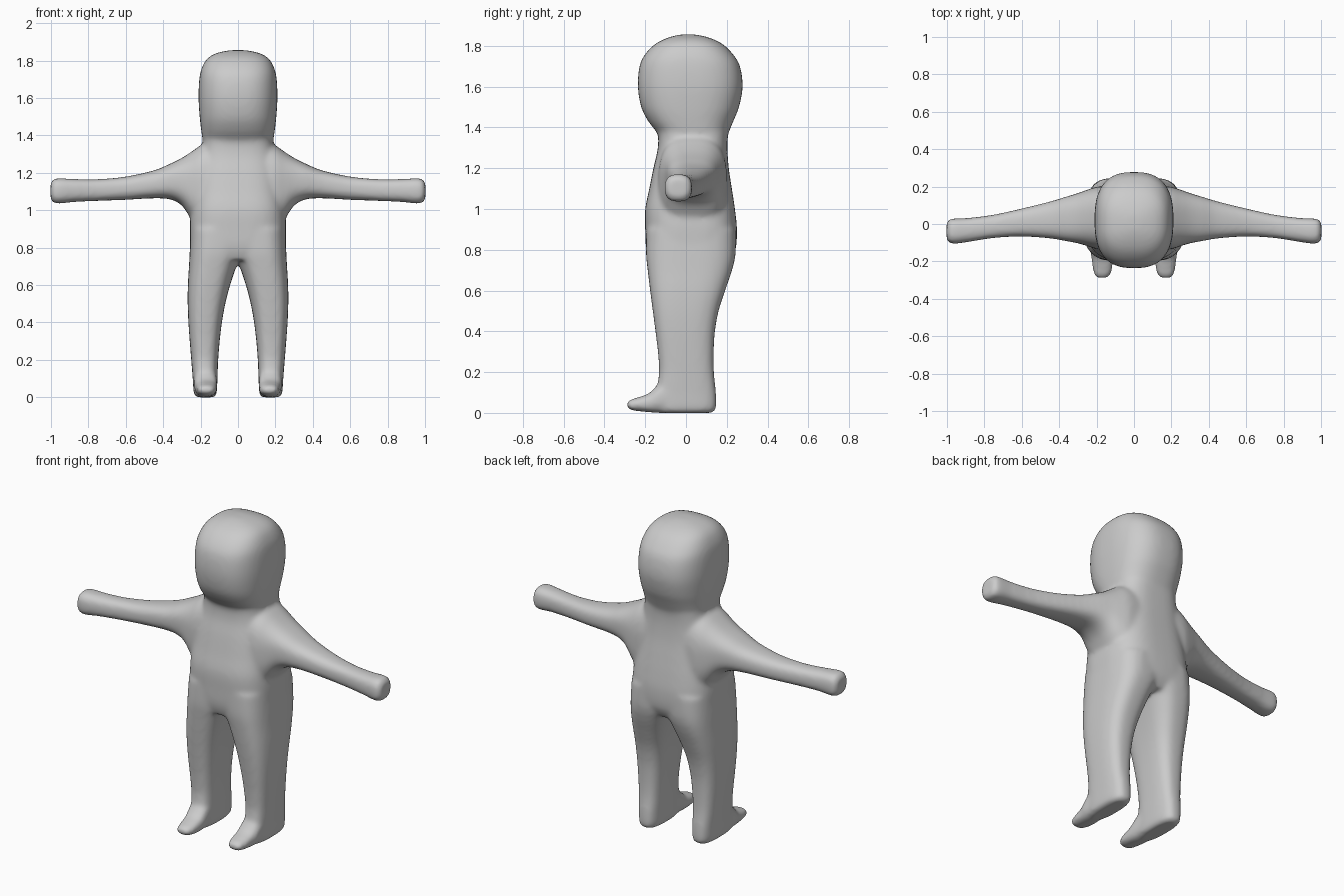
import bpy, bmesh, math

RING = 56    # points around each cross-section
STEPS = 6    # interpolated sections between key sections


def catmull(p0, p1, p2, p3, t):
    return [0.5 * (2 * b + (c - a) * t + (2 * a - 5 * b + 4 * c - d) * t * t
                   + (3 * b - a - 3 * c + d) * t ** 3)
            for a, b, c, d in zip(p0, p1, p2, p3)]


def loft(bm, keys, place, power):
    """Skin rounded-box sections (t, a_min, a_max, b_min, b_max) into a closed tube."""
    secs, n = [], len(keys)
    for i in range(n - 1):
        quad = (keys[max(i - 1, 0)], keys[i], keys[i + 1], keys[min(i + 2, n - 1)])
        secs += [catmull(*quad, s / STEPS) for s in range(STEPS)]
    secs.append(list(keys[-1]))
    rings = []
    for t, a0, a1, b0, b1 in secs:
        ring = []
        for k in range(RING):
            ang = 2 * math.pi * k / RING
            c, s = math.cos(ang), math.sin(ang)
            u = math.copysign(abs(c) ** (2 / power), c)
            v = math.copysign(abs(s) ** (2 / power), s)
            ring.append(bm.verts.new(place(t, (a0 + a1) / 2 + u * (a1 - a0) / 2,
                                           (b0 + b1) / 2 + v * (b1 - b0) / 2)))
        rings.append(ring)
    for r, q in zip(rings, rings[1:]):
        for k in range(RING):
            j = (k + 1) % RING
            bm.faces.new((r[k], r[j], q[j], q[k]))
    bm.faces.new(rings[0][::-1])
    bm.faces.new(rings[-1])


bm = bmesh.new()

# torso: z, half width, front y, back y
torso = [(0.735, 0.22, -0.175, 0.21), (0.80, 0.25, -0.195, 0.243), (0.90, 0.257, -0.20, 0.25),
         (1.00, 0.25, -0.20, 0.24), (1.10, 0.235, -0.18, 0.225), (1.20, 0.22, -0.16, 0.21),
         (1.30, 0.20, -0.138, 0.203), (1.38, 0.185, -0.14, 0.208), (1.45, 0.18, -0.17, 0.22)]
loft(bm, [(z, -w, w, f, b) for z, w, f, b in torso],
     lambda t, a, b: (a, b, t), 3.0)

# head with neck
head = [(1.30, 0.17, -0.12, 0.19), (1.37, 0.188, -0.14, 0.208), (1.43, 0.197, -0.185, 0.232),
        (1.50, 0.205, -0.22, 0.26), (1.60, 0.211, -0.236, 0.278), (1.70, 0.207, -0.228, 0.265),
        (1.76, 0.194, -0.20, 0.23), (1.81, 0.165, -0.15, 0.178), (1.84, 0.115, -0.09, 0.115),
        (1.856, 0.04, -0.03, 0.05)]
loft(bm, [(z, -w, w, f, b) for z, w, f, b in head],
     lambda t, a, b: (a, b, t), 2.6)

# leg: z, inner x, outer x, front y, back y
leg = [(0.0, 0.13, 0.22, -0.13, 0.125), (0.02, 0.114, 0.236, -0.145, 0.147),
       (0.10, 0.11, 0.242, -0.145, 0.147), (0.20, 0.106, 0.25, -0.132, 0.137),
       (0.30, 0.098, 0.258, -0.138, 0.136), (0.40, 0.086, 0.265, -0.15, 0.142),
       (0.50, 0.068, 0.269, -0.163, 0.16), (0.60, 0.042, 0.268, -0.176, 0.192),
       (0.70, 0.008, 0.262, -0.188, 0.226), (0.78, -0.03, 0.258, -0.196, 0.243),
       (0.90, -0.06, 0.252, -0.195, 0.245)]

# foot: y, inner x, outer x, bottom z, top z
foot = [(-0.290, 0.15, 0.19, 0.03, 0.05), (-0.275, 0.127, 0.212, 0.015, 0.064),
        (-0.23, 0.114, 0.222, 0.008, 0.078), (-0.18, 0.111, 0.228, 0.003, 0.097),
        (-0.14, 0.111, 0.234, 0.0, 0.135), (-0.08, 0.114, 0.234, 0.0, 0.17),
        (0.05, 0.12, 0.23, 0.0, 0.15)]

# arm: x, front y, back y, bottom z, top z
arm = [(0.10, -0.13, 0.20, 0.86, 1.385), (0.19, -0.135, 0.20, 0.89, 1.352),
       (0.25, -0.118, 0.183, 0.955, 1.312), (0.30, -0.103, 0.165, 1.025, 1.28),
       (0.36, -0.092, 0.147, 1.058, 1.25), (0.45, -0.077, 0.12, 1.064, 1.213),
       (0.60, -0.067, 0.083, 1.056, 1.18), (0.75, -0.075, 0.05, 1.05, 1.166),
       (0.88, -0.095, 0.033, 1.044, 1.167), (0.95, -0.105, 0.03, 1.036, 1.171),
       (0.985, -0.102, 0.026, 1.039, 1.167), (1.002, -0.082, 0.006, 1.06, 1.145)]

for side in (1, -1):
    loft(bm, leg, lambda t, a, b: (side * a, b, t), 2.9)
    loft(bm, foot, lambda t, a, b: (side * a, t, b), 2.5)
    loft(bm, arm, lambda t, a, b: (side * t, a, b), 2.7)

bmesh.ops.recalc_face_normals(bm, faces=bm.faces)
mesh = bpy.data.meshes.new("body")
bm.to_mesh(mesh)
bm.free()
body = bpy.data.objects.new("body", mesh)
bpy.context.collection.objects.link(body)

# one plain grey for the whole figure
grey = bpy.data.materials.new("plain grey")
grey.diffuse_color = (0.6, 0.6, 0.6, 1)
mesh.materials.append(grey)

# fuse the parts into one skin and soften the joints
fuse = body.modifiers.new("fuse", 'REMESH')
fuse.mode = 'VOXEL'
fuse.voxel_size = 0.011
fuse.use_smooth_shade = True
soften = body.modifiers.new("soften", 'SMOOTH')
soften.factor = 0.5
soften.iterations = 14
